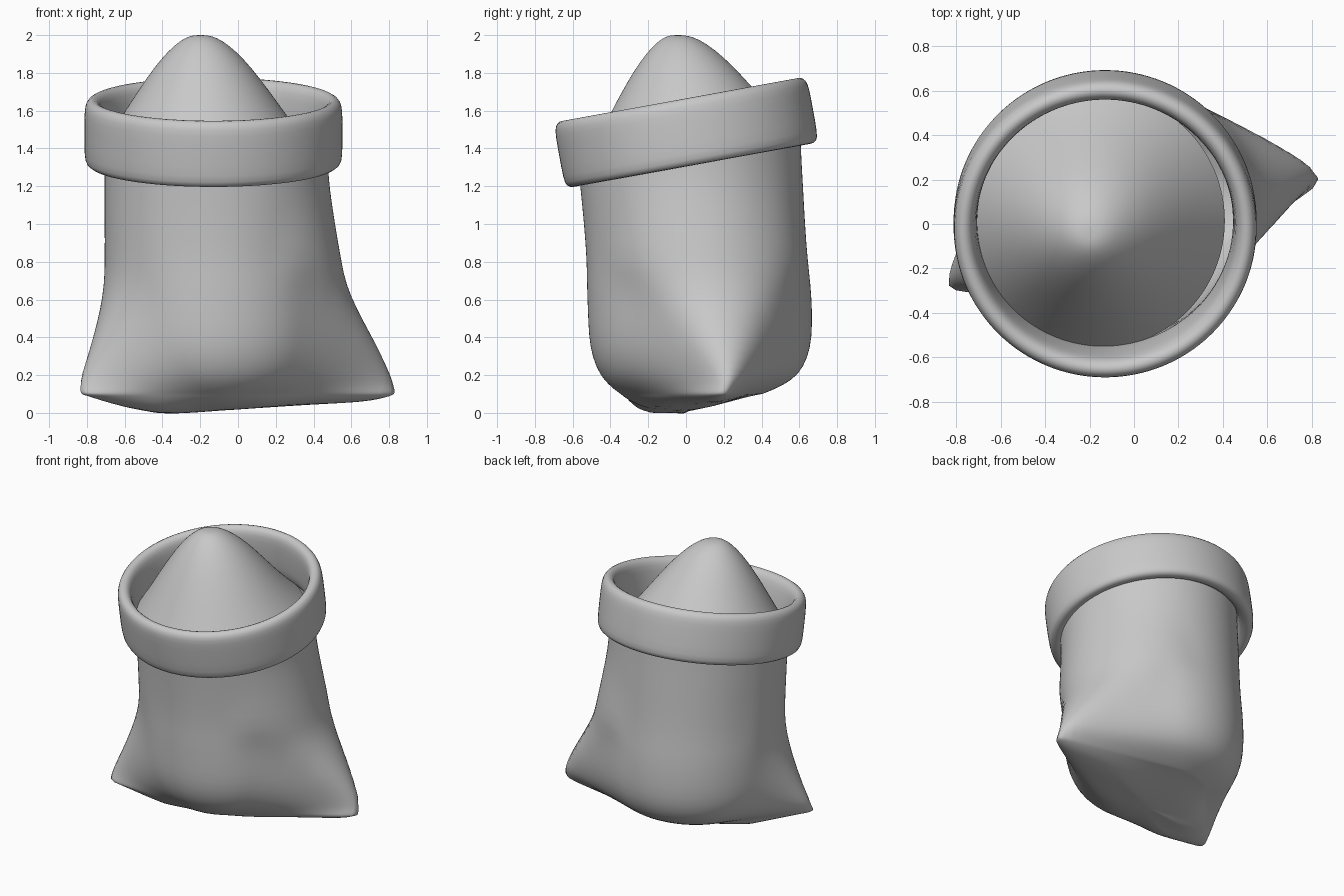
import bpy, bmesh, math
from mathutils import Matrix, Vector

if "Cube" in bpy.data.objects:
    bpy.data.objects.remove(bpy.data.objects["Cube"])

mat = bpy.data.materials.new("plain_grey")
mat.diffuse_color = (0.58, 0.58, 0.58, 1)
mat.use_nodes = True
mat.node_tree.nodes["Principled BSDF"].inputs["Base Color"].default_value = mat.diffuse_color


def loft(name, rings, cap_start=False, cap_end=False, closed=False, subsurf=1):
    """Skin a list of equal-length point rings."""
    bm = bmesh.new()
    vr = [[bm.verts.new(p) for p in ring] for ring in rings]
    n = len(vr[0])
    for i in range(len(vr) if closed else len(vr) - 1):
        a, b = vr[i], vr[(i + 1) % len(vr)]
        for j in range(n):
            k = (j + 1) % n
            bm.faces.new((a[j], a[k], b[k], b[j]))
    if cap_start:
        bm.faces.new(vr[0])
    if cap_end:
        bm.faces.new(vr[-1])
    bmesh.ops.recalc_face_normals(bm, faces=bm.faces)
    for f in bm.faces:
        f.smooth = True
    me = bpy.data.meshes.new(name)
    bm.to_mesh(me)
    bm.free()
    me.materials.append(mat)
    ob = bpy.data.objects.new(name, me)
    bpy.context.collection.objects.link(ob)
    if subsurf:
        m = ob.modifiers.new("smooth", 'SUBSURF')
        m.levels = m.render_levels = subsurf
    return ob


# --- sack body: round sections pulled out to two pointed bottom corners ---
N = 80
TIP_R, TIP_L = math.radians(10), math.radians(203.5)


def hull_radius(delta, r, d_tip, rho):
    """Radial hull of a big circle and a small circle reaching d_tip."""
    d = d_tip - rho
    if d <= r - rho + 1e-4:
        return r
    a = math.acos((r - rho) / d)
    if delta < math.atan2(rho * math.sin(a), d + rho * math.cos(a)):
        return d * math.cos(delta) + math.sqrt(max(0, rho ** 2 - (d * math.sin(delta)) ** 2))
    return r / math.cos(a - delta) if delta < a else r


def section(z, xl, xr, y0, y1, tilt=0.0):
    r, cy, cx = (y1 - y0) / 2, (y0 + y1) / 2, -0.11
    rho = r * min(.95, max(.04, (z - .10) / .72))
    tips = ((TIP_R, (xr - cx) / math.cos(TIP_R)),
            (TIP_L, (xl - cx) / math.cos(TIP_L)))
    pts = []
    for i in range(N):
        t = TIP_R + 2 * math.pi * i / N
        rad = r
        for ang, d in tips:
            delta = abs((t - ang + math.pi) % (2 * math.pi) - math.pi)
            rad = max(rad, hull_radius(delta, r, d, rho))
        y = cy + rad * math.sin(t)
        pts.append(Vector((cx + rad * math.cos(t), y, z + tilt * y)))
    return pts


LEVELS = [  # z, left x, right x, front y, back y
    (1.20, -.66, .475, -.56, .62), (1.0, -.66, .505, -.54, .63),
    (.80, -.66, .54, -.525, .645), (.68, -.67, .565, -.525, .66),
    (.55, -.70, .625, -.52, .668), (.40, -.75, .71, -.515, .668),
    (.29, -.792, .77, -.495, .645), (.20, -.832, .823, -.455, .595),
    (.15, -.852, .853, -.41, .52), (.12, -.86, .872, -.375, .455),
    (.10, -.86, .878, -.345, .405)]
rings = [section(1.42, -.66, .46, -.57, .605, 0.18), section(1.30, -.66, .465, -.565, .61, 0.1)]
rings += [section(*lv) for lv in LEVELS]
# sagging underside: quick drop at the corners, gentle curve front and back
base = rings[-1]
mid = Vector((-.08, .0, 0))
for s in (.975, .92, .8, .6, .35, .12):
    ring = []
    for p in base:
        d = p - mid
        q = mid + d * s
        if q.x > -.42:
            floor = min(.048, .018 + .07 * q.x)
        else:
            floor = -.011 - .2 * (q.x + .42)
        floor = max(floor, .2 * (q.y + .03) if q.y > 0 else floor)
        power = 3.5 + 5 * (d.x / d.xy.length) ** 4
        q.z = .10 + (floor - .10) * (1 - s ** power)
        ring.append(q)
    rings.append(ring)
loft("sack_body", rings, cap_end=True)

# --- rolled rim, tilted upward at the back ---
RIM = [(.58, -.165), (.64, -.185), (.675, -.17), (.684, -.13), (.684, .0), (.684, .11),
       (.676, .155), (.648, .18), (.615, .172), (.592, .14), (.582, .05), (.575, -.08)]
M = Matrix.Translation((-.13, 0, 1.487)) @ Matrix.Rotation(math.radians(10.3), 4, 'X')


def circle(r, z, n=64):
    return [Vector((r * math.cos(2 * math.pi * i / n), r * math.sin(2 * math.pi * i / n), z))
            for i in range(n)]


loft("rolled_rim", [[M @ p for p in circle(r, z)] for r, z in RIM], closed=True)

# --- heaped contents: rounded cone with its peak off centre ---
HEAP = [(.02, 2.0), (.06, 1.995), (.11, 1.972), (.18, 1.915), (.26, 1.825),
        (.35, 1.7), (.43, 1.58), (.51, 1.465), (.58, 1.37)]
rings = []
for r, z in HEAP:
    f = r / .58
    c = Vector((-.2, -.05, 0)).lerp(Vector((-.17, .015, 0)), f)
    rings.append([p + c + Vector((0, 0, .18 * p.y * f)) for p in circle(r, z)])
loft("heaped_contents", rings, cap_start=True)
